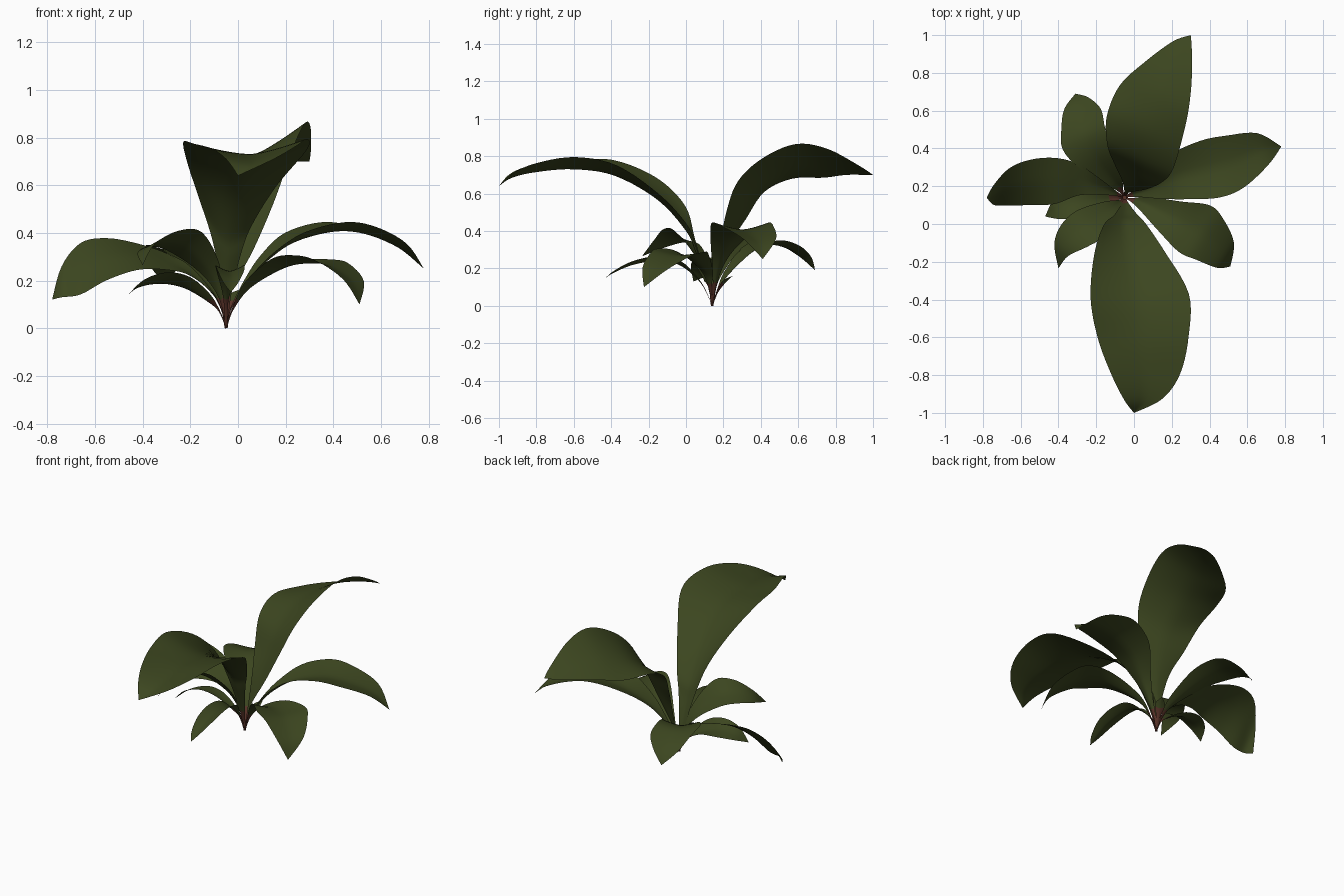
import bpy, bmesh, math
from mathutils import Vector


def material(name, rgb):
    m = bpy.data.materials.new(name)
    m.diffuse_color = (*rgb, 1)
    return m


GREEN = material("leaf_green", (0.045, 0.061, 0.014))
RED = material("stalk_red", (0.10, 0.033, 0.022))
ROOT = (-0.05, 0.14, 0.0, 0.007, 0.003, 0.0)   # shared foot of every leaf
STEPS, COLS = 5, 10


def smooth_rows(rows):
    """Catmull-Rom through the rows."""
    pts = [rows[0]] + rows + [rows[-1]]
    out = []
    for i in range(1, len(pts) - 2):
        a, b, c, d = pts[i - 1:i + 3]
        for s in range(STEPS):
            t = s / STEPS
            out.append([0.5 * (2 * q + (r - p) * t + (2 * p - 5 * q + 4 * r - u) * t * t
                               + (3 * q - p - 3 * r + u) * t ** 3)
                        for p, q, r, u in zip(a, b, c, d)])
    out.append(list(rows[-1]))
    return out


def leaf(name, rows, roll=0.0):
    """rows: midrib x, y, z, half width, edge lift, optional tilt; tilt and roll raise the right edge."""
    rows = [ROOT] + [tuple(r) + (0.0,) * (6 - len(r)) for r in rows]
    along = Vector((rows[-1][0] - ROOT[0], rows[-1][1] - ROOT[1], 0)).normalized()
    side = Vector((along.y, -along.x, roll))
    bm = bmesh.new()
    grid = []
    for x, y, z, w, lift, tilt in smooth_rows(rows):
        w = max(w, 0)
        line = []
        for c in range(COLS + 1):
            t = 2 * c / COLS - 1
            p = Vector((x, y, z)) + side * (w * t)
            p.z += lift * abs(t) ** 1.4 + tilt * t
            line.append(bm.verts.new(p))
        grid.append(line)
    for r0, r1 in zip(grid, grid[1:]):
        for c in range(COLS):
            f = bm.faces.new((r0[c], r0[c + 1], r1[c + 1], r1[c]))
            mid = f.calc_center_median()
            f.material_index = int(mid.z < 0.12 and (mid.xy - Vector(ROOT[:2])).length < 0.1)
    bmesh.ops.remove_doubles(bm, verts=bm.verts, dist=0.0005)
    for f in bm.faces:
        f.smooth = True
    me = bpy.data.meshes.new(name)
    bm.to_mesh(me)
    bm.free()
    me.materials.append(GREEN)
    me.materials.append(RED)
    bpy.context.collection.objects.link(bpy.data.objects.new(name, me))


# Two tall leaves (the front one faces -y, so its right-hand edge is on -x)
leaf("tall_front_leaf", [
    (-0.047, 0.11, 0.13, 0.018, 0.008), (-0.045, 0.05, 0.29, 0.06, 0.05, 0.02),
    (-0.05, 0.0, 0.40, 0.11, 0.085, 0.05), (-0.025, -0.15, 0.565, 0.185, 0.075, 0.045),
    (0.03, -0.38, 0.695, 0.26, 0.07, 0.015), (0.05, -0.6, 0.73, 0.24, 0.055, -0.01),
    (0.065, -0.8, 0.715, 0.18, 0.045, -0.005), (0.05, -0.93, 0.685, 0.10, 0.025),
    (0.0, -1.0, 0.64, 0.0, 0.0)])
leaf("tall_back_leaf", [
    (-0.04, 0.17, 0.14, 0.012, 0.008), (0.0, 0.21, 0.30, 0.07, 0.03),
    (0.02, 0.27, 0.45, 0.135, 0.04, 0.025), (0.03, 0.35, 0.59, 0.185, 0.05, 0.03),
    (0.05, 0.49, 0.695, 0.21, 0.04, 0.055), (0.105, 0.66, 0.745, 0.195, 0.03, 0.09),
    (0.18, 0.805, 0.75, 0.135, 0.02, 0.07), (0.255, 0.945, 0.72, 0.055, 0.005, 0.025),
    (0.30, 1.0, 0.70, 0.0, 0.0)])

# Middle ring of arching leaves
leaf("right_leaf", [
    (-0.03, 0.15, 0.08, 0.008, 0.004), (0.04, 0.17, 0.19, 0.03, 0.02),
    (0.12, 0.20, 0.28, 0.07, 0.03), (0.235, 0.25, 0.36, 0.125, 0.04),
    (0.40, 0.29, 0.405, 0.158, 0.04), (0.535, 0.33, 0.395, 0.145, 0.03),
    (0.68, 0.395, 0.335, 0.09, 0.02), (0.78, 0.41, 0.25, 0.0, 0.0)])
leaf("left_leaf", [
    (-0.09, 0.16, 0.12, 0.012, 0.008), (-0.2, 0.205, 0.23, 0.05, 0.01, 0.02),
    (-0.3, 0.235, 0.28, 0.085, 0.0, 0.035), (-0.42, 0.228, 0.305, 0.122, -0.005, 0.055),
    (-0.55, 0.22, 0.30, 0.12, -0.01, 0.088), (-0.66, 0.197, 0.26, 0.098, -0.01, 0.108),
    (-0.74, 0.155, 0.20, 0.055, -0.005, 0.065), (-0.78, 0.14, 0.12, 0.0, 0.0)])
leaf("front_right_leaf", [
    (-0.02, 0.13, 0.08, 0.008, 0.004), (0.05, 0.11, 0.17, 0.04, 0.02),
    (0.195, 0.035, 0.255, 0.10, 0.03), (0.32, -0.025, 0.272, 0.148, 0.025),
    (0.40, -0.08, 0.255, 0.13, 0.02), (0.485, -0.165, 0.19, 0.08, 0.01),
    (0.51, -0.225, 0.10, 0.0, 0.0)], roll=0.06)
leaf("front_left_leaf", [
    (-0.07, 0.12, 0.12, 0.012, 0.008), (-0.12, 0.08, 0.24, 0.055, 0.015),
    (-0.225, 0.005, 0.345, 0.10, 0.02), (-0.315, -0.06, 0.365, 0.09, 0.01),
    (-0.385, -0.135, 0.335, 0.05, 0.0), (-0.40, -0.235, 0.265, 0.0, 0.0)], roll=-0.38)
leaf("back_left_leaf", [
    (-0.065, 0.17, 0.08, 0.01, 0.005), (-0.1, 0.22, 0.16, 0.04, 0.02),
    (-0.2, 0.34, 0.28, 0.10, 0.03), (-0.265, 0.45, 0.325, 0.125, 0.025),
    (-0.28, 0.56, 0.30, 0.115, 0.02), (-0.305, 0.64, 0.25, 0.07, 0.01),
    (-0.31, 0.69, 0.19, 0.0, 0.0)])

# Small low leaves
leaf("low_left_leaf", [
    (-0.08, 0.14, 0.07, 0.01, 0.005), (-0.13, 0.13, 0.115, 0.04, 0.02),
    (-0.22, 0.12, 0.17, 0.07, 0.025), (-0.32, 0.11, 0.195, 0.08, 0.015),
    (-0.41, 0.08, 0.18, 0.055, 0.005), (-0.47, 0.04, 0.13, 0.0, 0.0)], roll=-0.3)
leaf("low_front_leaf", [
    (-0.05, 0.08, 0.12, 0.012, 0.008), (-0.04, -0.03, 0.215, 0.05, 0.025),
    (-0.035, -0.15, 0.24, 0.06, 0.025), (-0.03, -0.28, 0.22, 0.055, 0.02),
    (-0.03, -0.38, 0.18, 0.03, 0.01), (-0.03, -0.43, 0.15, 0.0, 0.0)])
leaf("tiny_back_leaf", [
    (-0.04, 0.17, 0.07, 0.012, 0.008), (-0.02, 0.21, 0.125, 0.03, 0.01),
    (0.0, 0.25, 0.16, 0.0, 0.0)])

# Short crown joining the stalks
bpy.ops.mesh.primitive_cone_add(vertices=10, radius1=0.007, radius2=0.012, depth=0.05,
                                location=(ROOT[0], ROOT[1], 0.025))
crown = bpy.context.object
crown.name = "crown"
crown.data.materials.append(RED)
bpy.ops.object.shade_smooth_by_angle()
